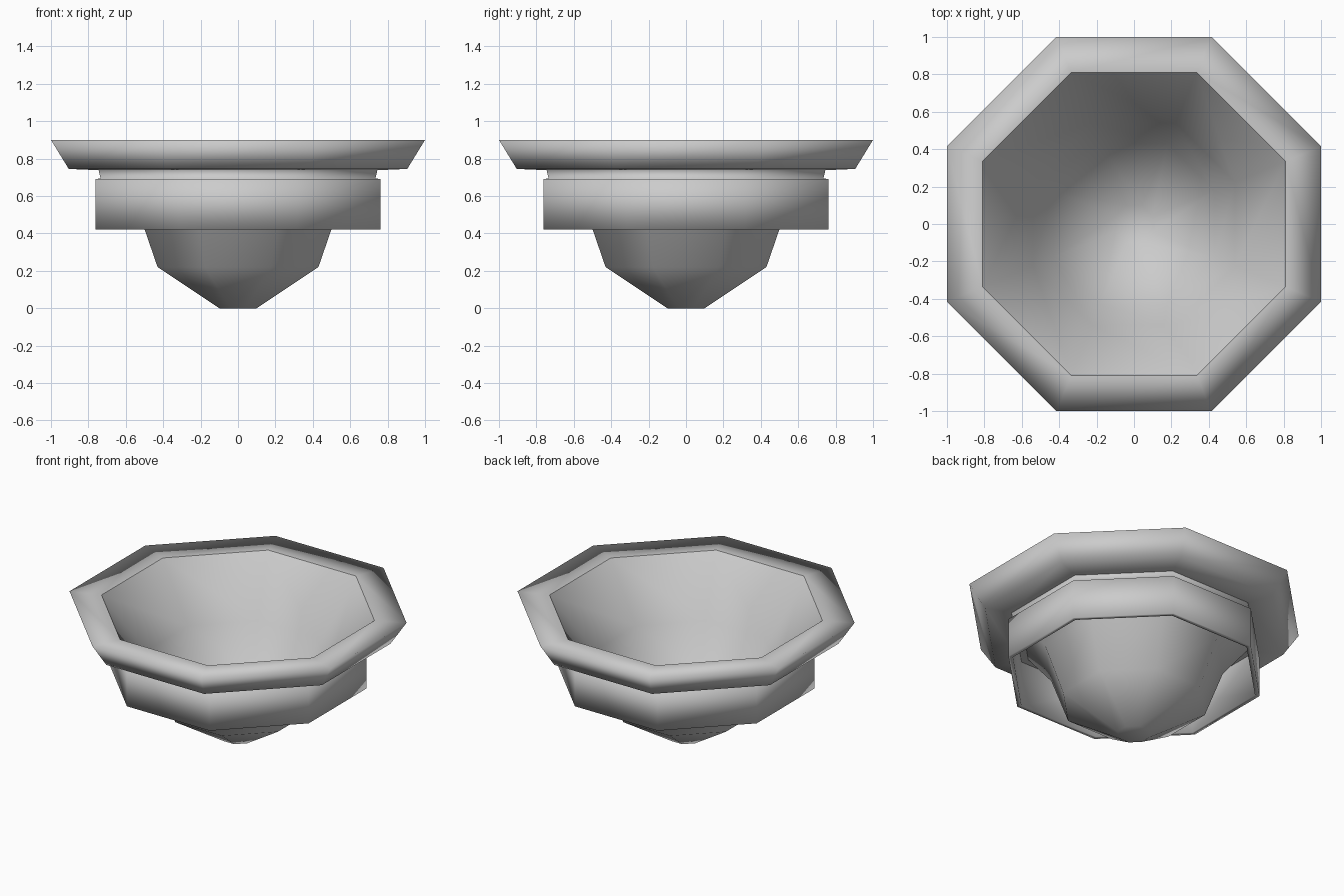
import bpy, math

if "Cube" in bpy.data.objects:
    bpy.data.objects.remove(bpy.data.objects["Cube"])

SIDES = 8
K = 1 / math.cos(math.pi / SIDES)   # flat-to-flat half width -> corner radius


def octagon_part(name, profile, cap_bottom=False):
    """Spin a (half width, height) profile into an eight-sided smooth shell."""
    verts, faces = [], []
    for r, z in profile:
        for j in range(SIDES):
            a = 2 * math.pi * (j + 0.5) / SIDES
            verts.append((r * K * math.cos(a), r * K * math.sin(a), z))
    for i in range(len(profile) - 1):
        for j in range(SIDES):
            k = (j + 1) % SIDES
            faces.append((i * SIDES + j, i * SIDES + k,
                          (i + 1) * SIDES + k, (i + 1) * SIDES + j))
    if cap_bottom:
        faces.append(tuple(reversed(range(SIDES))))
    mesh = bpy.data.meshes.new(name)
    mesh.from_pydata(verts, [], faces)
    mesh.polygons.foreach_set("use_smooth", [True] * len(mesh.polygons))
    mesh.update()
    ob = bpy.data.objects.new(name, mesh)
    bpy.context.collection.objects.link(ob)
    return ob


# Deep basin, a thin shell seen from inside and outside
octagon_part("basin", [(0.10, 0), (0.43, 0.22), (0.54, 0.54), (0.81, 0.895)],
             cap_bottom=True)

# Flared rim: underside, sloping outer face, flat top
octagon_part("rim", [(0.69, 0.735), (0.745, 0.738), (0.905, 0.745),
                     (1.0, 0.90), (0.81, 0.895)])

# Hanging collar: inner wall, lower lip, outer wall, shoulder, short neck
octagon_part("collar", [(0.735, 0.735), (0.735, 0.42), (0.763, 0.42),
                        (0.763, 0.69), (0.735, 0.695), (0.745, 0.738)])
